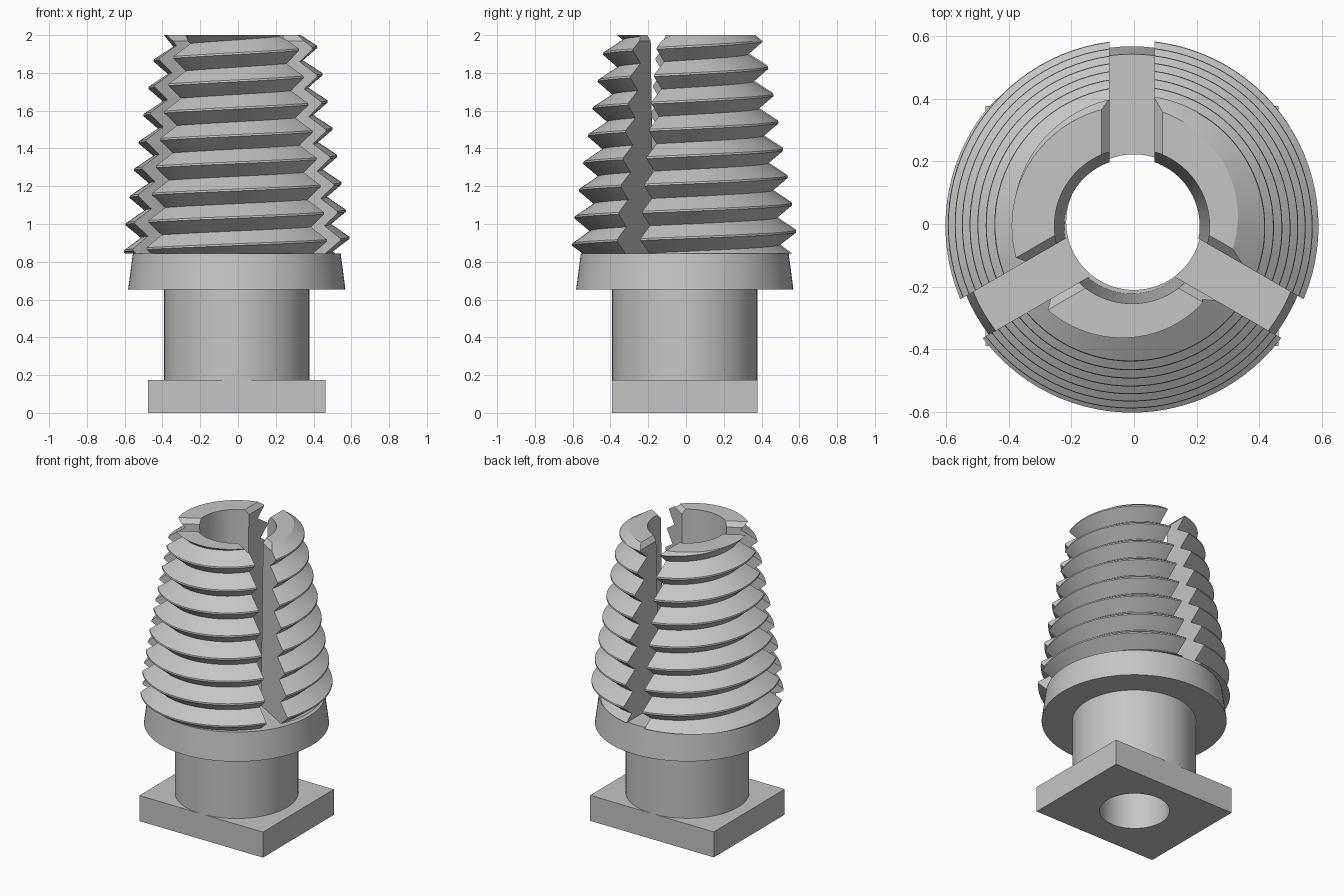
import bpy, bmesh, math
from mathutils import Matrix

if "Cube" in bpy.data.objects:
    bpy.data.objects.remove(bpy.data.objects["Cube"], do_unlink=True)

AXIS = (-0.0065, -0.0065, 0)      # common axis of all parts
SIDES = 96
BORE, BORE_TOP = 0.217, 0.248
BORE_SHIFT = (0.0065, 0.0125)     # the lower bore sits slightly off the axis
COLLAR_TOP, TOP = 0.845, 2.0
PITCH, DEPTH, CREST = 0.1445, 0.09, 0.005
SLOT = 0.0715                     # half width of a slot

grey = bpy.data.materials.new("plain grey")
grey.use_nodes = True
grey.diffuse_color = (0.56, 0.56, 0.56, 1)
grey.node_tree.nodes["Principled BSDF"].inputs["Base Color"].default_value = grey.diffuse_color


def make(name, bm):
    bmesh.ops.remove_doubles(bm, verts=bm.verts, dist=1e-5)
    bmesh.ops.recalc_face_normals(bm, faces=bm.faces)
    mesh = bpy.data.meshes.new(name)
    bm.to_mesh(mesh)
    bm.free()
    mesh.materials.append(grey)
    obj = bpy.data.objects.new(name, mesh)
    obj.location = AXIS
    bpy.context.collection.objects.link(obj)
    return obj


def lathe(name, profile):
    bm = bmesh.new()
    verts = [bm.verts.new((r, 0, z)) for r, z in profile]
    edges = [bm.edges.new(pair) for pair in zip(verts, verts[1:])]
    bmesh.ops.spin(bm, geom=verts + edges, cent=(0, 0, 0), axis=(0, 0, 1),
                   angle=math.tau, steps=SIDES, use_duplicate=False)
    return make(name, bm)


def select_only(obj):
    bpy.ops.object.select_all(action='DESELECT')
    obj.select_set(True)
    bpy.context.view_layer.objects.active = obj


def cut(obj, cutter):
    cutter.hide_render = True
    mod = obj.modifiers.new("cut", 'BOOLEAN')
    mod.operation, mod.solver, mod.object = 'DIFFERENCE', 'EXACT', cutter
    bpy.context.view_layer.update()
    select_only(obj)
    bpy.ops.object.modifier_apply(modifier=mod.name)
    bpy.data.objects.remove(cutter, do_unlink=True)


def bore_cutter(r0, z0, r1, z1, shift=(0, 0)):
    bm = bmesh.new()
    bmesh.ops.create_cone(bm, cap_ends=True, segments=SIDES, radius1=r0, radius2=r1,
                          depth=z1 - z0, matrix=Matrix.Translation((*shift, (z0 + z1) / 2)))
    return make("bore_cutter", bm)


def slot_cutter(angle):
    # straight slot whose mouth flares out at the top
    bm = bmesh.new()
    half = [(SLOT, 0.7), (SLOT, TOP - 0.03), (SLOT + 0.035, TOP + 0.01), (SLOT + 0.035, TOP + 0.1)]
    outline = half + [(-y, z) for y, z in reversed(half)]
    face = bm.faces.new([bm.verts.new((0, y, z)) for y, z in outline])
    ext = bmesh.ops.extrude_face_region(bm, geom=[face])["geom"]
    bmesh.ops.translate(bm, vec=(0.8, 0, 0),
                        verts=[v for v in ext if isinstance(v, bmesh.types.BMVert)])
    bmesh.ops.rotate(bm, verts=bm.verts, cent=(0, 0, 0), matrix=Matrix.Rotation(angle, 3, 'Z'))
    return make("slot_cutter", bm)


def crest_height(angle):
    return 0.927 + PITCH * angle / math.tau


def thread_radius(angle, z):
    d = abs((z - crest_height(angle) + PITCH / 2) % PITCH - PITCH / 2)
    t = max(0, (d - CREST) / (PITCH / 2 - CREST))
    h = z - 0.94
    taper = min(0.597, 0.597 - 0.145 * h - 0.027 * h * h)
    return min(taper - DEPTH * t, 0.385 + TOP - z)


def threaded_sleeve():
    # tapered helical thread, cut level at both ends
    bm = bmesh.new()
    columns = []
    for i in range(SIDES + 1):
        a = math.tau * i / SIDES
        column = []
        for turn in range(-3, 10):
            for offset in (-CREST, CREST, PITCH / 2):
                z = crest_height(a) + turn * PITCH + offset
                z = min(max(z, COLLAR_TOP), TOP)
                r = thread_radius(a, z)
                column.append(bm.verts.new((r * math.cos(a), r * math.sin(a), z)))
        columns.append(column)
    for left, right in zip(columns, columns[1:]):
        for k in range(len(left) - 1):
            bm.faces.new((left[k], right[k], right[k + 1], left[k + 1]))
    bmesh.ops.remove_doubles(bm, verts=bm.verts, dist=1e-5)
    bmesh.ops.holes_fill(bm, edges=[e for e in bm.edges if e.is_boundary], sides=0)
    return make("threaded_sleeve", bm)


# Square foot with a through hole
bm = bmesh.new()
bmesh.ops.create_cube(bm, size=1, matrix=Matrix.Translation((0, 0, 0.0875))
                      @ Matrix.Diagonal((0.938, 0.768, 0.175, 1)))
foot = make("foot_plate", bm)

# Neck and flared collar
neck = lathe("neck_and_collar", [(0, 0.175), (0.384, 0.175), (0.384, 0.654),
                                 (0.575, 0.654), (0.55, COLLAR_TOP), (0, COLLAR_TOP)])
for part in (foot, neck):
    cut(part, bore_cutter(BORE, -0.1, BORE, 1, BORE_SHIFT))

# Threaded sleeve split into three jaws
sleeve = threaded_sleeve()
cut(sleeve, bore_cutter(BORE - 0.003, 0.745, BORE_TOP + 0.003, 2.1))
for degrees in (90, 210, 330):
    cut(sleeve, slot_cutter(math.radians(degrees)))

for part in (foot, neck, sleeve):
    select_only(part)
    bpy.ops.object.shade_smooth_by_angle(angle=math.radians(30))
